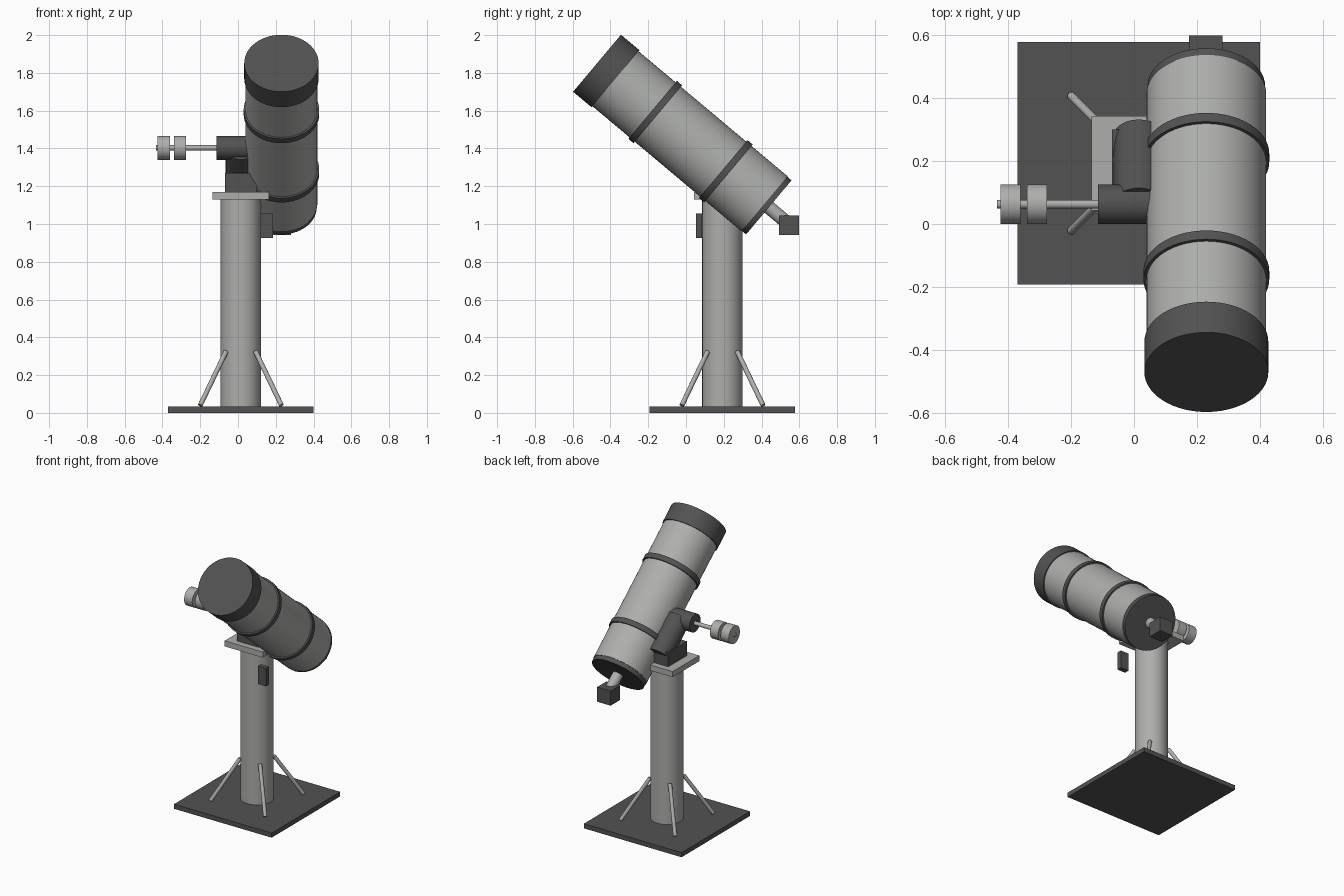
import bpy, math
from mathutils import Vector

if "Cube" in bpy.data.objects:
    bpy.data.objects.remove(bpy.data.objects["Cube"])


def material(name, rgb):
    m = bpy.data.materials.new(name)
    m.diffuse_color = (*rgb, 1)
    m.use_nodes = True
    m.node_tree.nodes["Principled BSDF"].inputs["Base Color"].default_value = m.diffuse_color
    return m


LIGHT = material("light_grey", (0.42, 0.43, 0.41))
DARK = material("dark_grey", (0.085, 0.085, 0.085))


def box(name, centre, size, mat):
    bpy.ops.mesh.primitive_cube_add(size=1, location=centre)
    ob = bpy.context.object
    ob.name = name
    ob.scale = size
    bpy.ops.object.transform_apply(location=False, rotation=False, scale=True)
    ob.data.materials.append(mat)
    return ob


def rod(name, a, b, radius, mat, sides=40):
    """Cylinder running from point a to point b."""
    a, b = Vector(a), Vector(b)
    bpy.ops.mesh.primitive_cylinder_add(vertices=sides, radius=radius,
                                        depth=(b - a).length, location=(a + b) / 2)
    ob = bpy.context.object
    ob.name = name
    ob.rotation_euler = (b - a).to_track_quat('Z', 'Y').to_euler()
    ob.data.materials.append(mat)
    bpy.ops.object.shade_smooth_by_angle(angle=math.radians(35))
    return ob


PX, PY = 0.015, 0.193            # pillar centre
AY, AZ = 0.063, 1.403            # crossing of the two mount axes
TX = 0.23                        # tube centre line
TILT = math.radians(40)


def on_axis(x, t):
    """Point at distance t along the tilted axis (forward and up)."""
    return (x, AY - t * math.cos(TILT), AZ + t * math.sin(TILT))


# Pier
box("base_plate", (PX, PY, 0.0165), (0.77, 0.77, 0.033), DARK)
rod("pillar", (PX, PY, 0.03), (PX, PY, 1.14), 0.107, LIGHT)
box("pillar_top_plate", (PX, PY, 1.15), (0.3, 0.3, 0.04), LIGHT)
for sx in (-1, 1):
    for sy in (-1, 1):
        rod("brace", (PX + sx * 0.215, PY + sy * 0.215, 0.04),
            (PX + sx * 0.078, PY + sy * 0.078, 0.325), 0.013, LIGHT, 16)

# Mount head
box("mount_block", (PX, PY, 1.22), (0.17, 0.214, 0.1), DARK)
rod("polar_axis_housing", on_axis(PX, -0.284), on_axis(PX, 0), 0.08, DARK)
rod("cross_axis_housing", (-0.115, AY, AZ), (0.09, AY, AZ), 0.063, DARK)
rod("counterweight_shaft", (-0.435, AY, AZ), (-0.1, AY, AZ), 0.014, LIGHT, 20)
for x in (-0.425, -0.34):
    rod("counterweight", (x, AY, AZ), (x + 0.064, AY, AZ), 0.063, LIGHT)

# Telescope tube
rod("tube", on_axis(TX, -0.46), on_axis(TX, 0.6), 0.19, LIGHT, 56)
rod("front_cap", on_axis(TX, 0.57), on_axis(TX, 0.697), 0.197, DARK, 56)
rod("rear_cell", on_axis(TX, -0.49), on_axis(TX, -0.452), 0.187, DARK, 56)
for t in (0.295, -0.193):
    rod("tube_ring", on_axis(TX, t - 0.018), on_axis(TX, t + 0.018), 0.2, DARK, 56)
rod("focuser", on_axis(TX, -0.62), on_axis(TX, -0.48), 0.036, LIGHT, 32)
box("camera_box", (TX - 0.002, 0.546, 0.994), (0.106, 0.106, 0.104), DARK)

# Hand controller beside the pillar
box("control_box", (0.152, 0.069, 0.991), (0.064, 0.034, 0.128), DARK)
